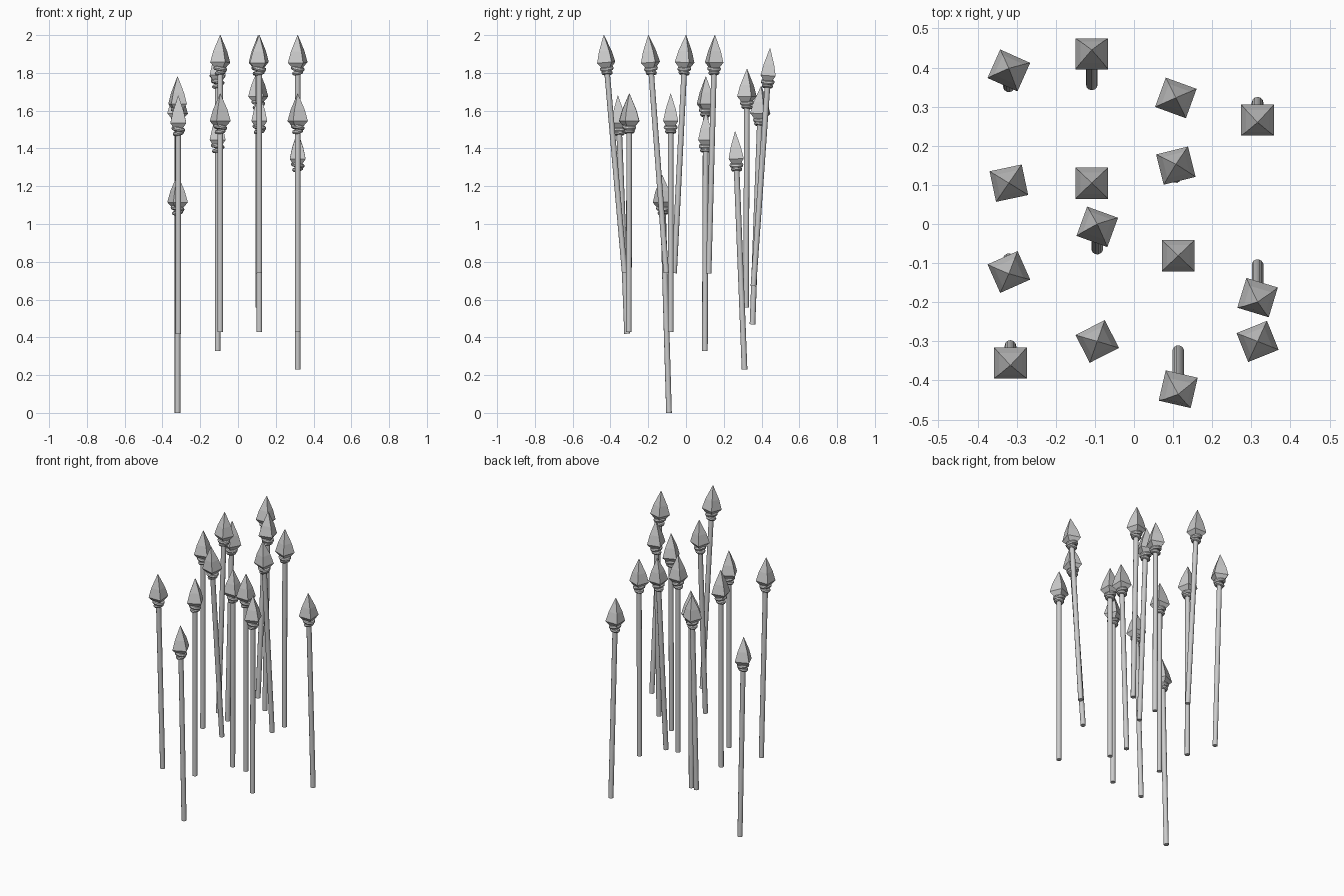
import bpy, bmesh, math
from mathutils import Vector, Matrix

if "Cube" in bpy.data.objects:
    bpy.data.objects.remove(bpy.data.objects["Cube"])

L = 1.262  # length of one spear

def make_object(name, bm, M, smooth=False):
    me = bpy.data.meshes.new(name)
    bmesh.ops.recalc_face_normals(bm, faces=bm.faces)
    bm.to_mesh(me)
    bm.free()
    me.transform(M)
    ob = bpy.data.objects.new(name, me)
    bpy.context.collection.objects.link(ob)
    if smooth:
        for o in bpy.context.selected_objects:
            o.select_set(False)
        bpy.context.view_layer.objects.active = ob
        ob.select_set(True)
        bpy.ops.object.shade_smooth_by_angle(angle=math.radians(40))
    return ob

def loft(bm, sections, n, offset=0.0, squash=1.0):
    """Stack n-sided rings (radius, z) into a closed solid."""
    rings = []
    for r, z in sections:
        rings.append([bm.verts.new((r * math.cos(offset + math.tau * i / n),
                                    r * squash * math.sin(offset + math.tau * i / n), z))
                      for i in range(n)])
    for a, b in zip(rings, rings[1:]):
        for i in range(n):
            j = (i + 1) % n
            bm.faces.new((a[i], a[j], b[j], b[i]))
    bm.faces.new(rings[0][::-1])
    bm.faces.new(rings[-1])

def binding(bm, z, major, minor, tilt, nu=16, nv=8):
    """One tilted loop of cord around the shaft."""
    R = Matrix.Translation((0, 0, z)) @ Matrix.Rotation(tilt, 4, 'Y')
    grid = []
    for i in range(nu):
        u = math.tau * i / nu
        grid.append([bm.verts.new(R @ Vector((
            (major + minor * math.cos(math.tau * k / nv)) * math.cos(u),
            (major + minor * math.cos(math.tau * k / nv)) * math.sin(u),
            minor * math.sin(math.tau * k / nv)))) for k in range(nv)])
    for i in range(nu):
        for k in range(nv):
            a, b = grid[i], grid[(i + 1) % nu]
            bm.faces.new((a[k], b[k], b[(k + 1) % nv], a[(k + 1) % nv]))

def spear(i, tip, foot, turn):
    tip, foot = Vector(tip), Vector(foot)
    axis = (tip - foot).normalized()
    M = (Matrix.Translation(foot) @ Vector((0, 0, 1)).rotation_difference(axis).to_matrix().to_4x4()
         @ Matrix.Rotation(math.radians(turn), 4, 'Z'))
    # round shaft
    bm = bmesh.new()
    loft(bm, [(0.015, 0), (0.015, L - 0.14)], 12)
    make_object(f"shaft_{i}", bm, M, True)
    # four-sided head
    bm = bmesh.new()
    q = math.sqrt(2)
    loft(bm, [(0.024 * q, L - 0.172), (0.042 * q, L - 0.145), (0.029 * q, L - 0.085),
              (0.0015, L)], 4, math.pi / 4, 0.95)
    make_object(f"spear_head_{i}", bm, M)
    # cord binding
    bm = bmesh.new()
    binding(bm, L - 0.178, 0.025, 0.012, 0.2)
    binding(bm, L - 0.200, 0.019, 0.011, -0.2)
    make_object(f"binding_{i}", bm, M, True)

# x, tip y, foot y, tip z, turn in degrees
spears = [
    (-0.32, 0.398, 0.352, 1.73, -24), (-0.108, 0.445, 0.357, 1.93, 0),
    (0.107, 0.323, 0.318, 1.82, -20), (0.316, 0.260, 0.310, 1.49, 0),
    (-0.32, 0.105, 0.100, 1.78, 12), (-0.108, 0.105, 0.100, 1.59, 0),
    (0.107, 0.153, 0.120, 2.00, 14), (-0.094, 0.000, -0.063, 2.00, -20),
    (0.113, -0.081, -0.081, 1.69, 0), (-0.32, -0.127, -0.090, 1.26, 24),
    (0.316, -0.199, -0.105, 2.00, -17), (0.316, -0.300, -0.303, 1.69, 22),
    (-0.316, -0.361, -0.312, 1.68, 0), (-0.094, -0.300, -0.303, 1.69, 27),
    (0.113, -0.435, -0.325, 2.00, -13),
]
for i, (x, ty, fy, tz, turn) in enumerate(spears, 1):
    dz = math.sqrt(L * L - (ty - fy) ** 2)
    spear(i, (x, ty, tz), (x, fy, tz - dz), turn)
